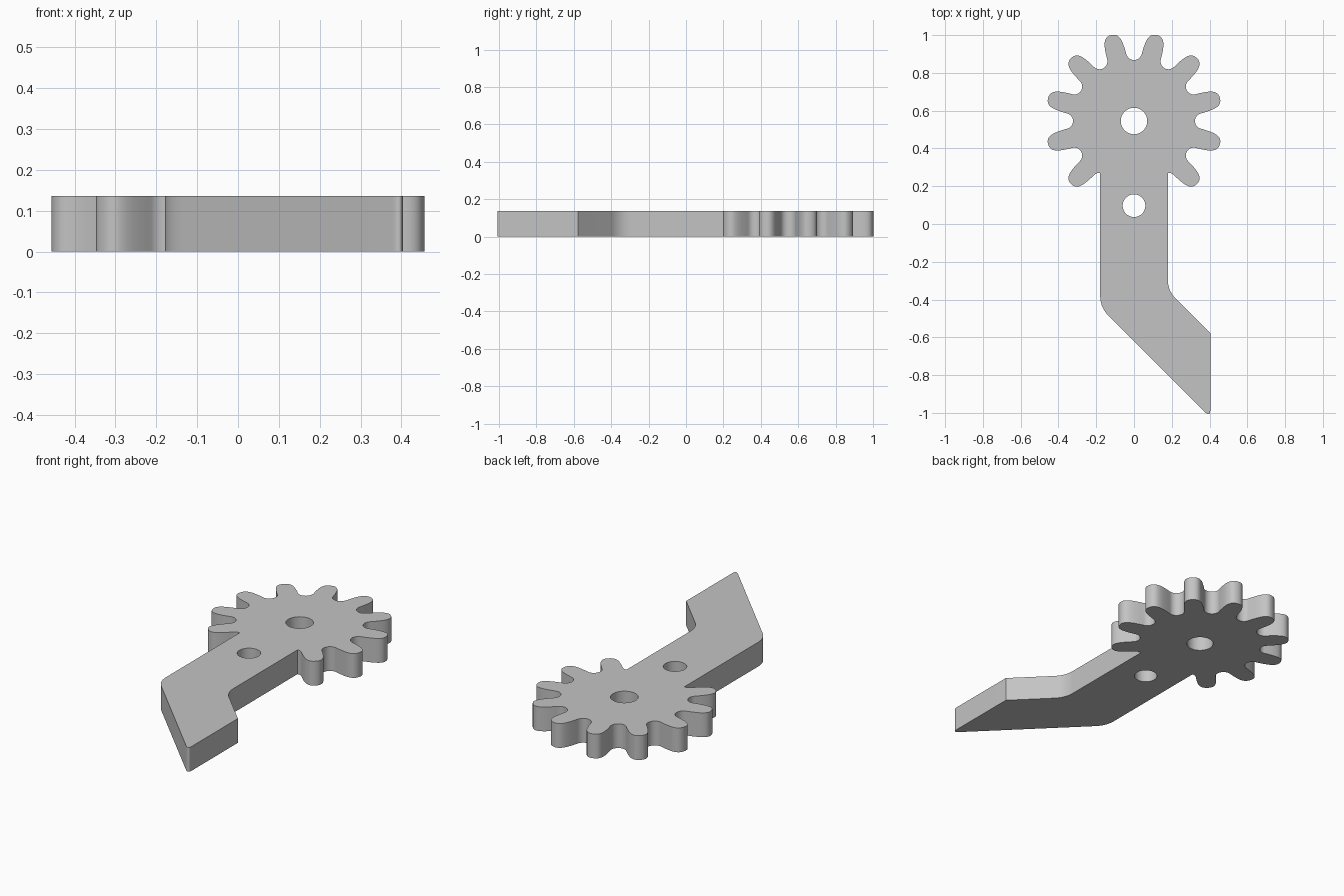
import bpy
import bmesh
from math import sin, cos, radians, pi
from mathutils import Vector
from mathutils.geometry import interpolate_bezier

THICK = 0.136
HUB = Vector((0, 0.545))
ARM = 0.179
TEETH = 12

cube = bpy.data.objects.get("Cube")
if cube:
    bpy.data.objects.remove(cube)


def polar(along, across, deg):
    """Point in a frame turned by deg about the hub."""
    a = radians(deg)
    return HUB + Vector((along * cos(a) - across * sin(a),
                         along * sin(a) + across * cos(a)))


def valley(deg):
    """Round root between two teeth."""
    return [polar(0.365 - 0.042 * cos(radians(t)), 0.042 * sin(radians(t)), deg)
            for t in range(-75, 76, 10)]


def tooth(deg):
    """Tapered tooth with a rounded tip."""
    handles = [Vector(p) for p in ((0.369, 0.0525), (0.43, 0.05), (0.471, 0.045), (0.471, 0))]
    half = interpolate_bezier(*handles, 12)
    return ([polar(p.x, -p.y, deg) for p in half]
            + [polar(p.x, p.y, deg) for p in reversed(half[:-1])])


def fillet(before, corner, after, length, steps=10):
    """Rounded corner with the given tangent length."""
    c = Vector(corner)
    a = c + (Vector(before) - c).normalized() * length
    b = c + (Vector(after) - c).normalized() * length
    return [a.lerp(c, i / steps).lerp(c.lerp(b, i / steps), i / steps)
            for i in range(steps + 1)]


def circle(center, radius, n=48):
    return [Vector(center) + radius * Vector((cos(2 * pi * i / n), sin(2 * pi * i / n)))
            for i in range(n)]


# Gear outline, running from one side of the arm round to the other
step = 360 / TEETH
outline = [Vector((ARM, 0.271))] + [p for p in valley(-60) if p.x > ARM]
for k in range(TEETH - 2):
    outline += tooth(-45 + k * step)
    root = valley(-30 + k * step)
    if k == TEETH - 3:
        root = [p for p in root if p.x < -ARM]
    outline += root
outline.append(Vector((-ARM, 0.271)))

# Bent arm outline
left_top, left_bend = (-ARM, 0.27), (-ARM, -0.441)
tip, heel = (0.404, -1.024), (0.404, -0.578)
right_bend, right_top = (ARM, -0.353), (ARM, 0.27)
outline += fillet(left_top, left_bend, tip, 0.06)
outline += fillet(left_bend, tip, heel, 0.041)
outline.append(Vector(heel))
outline += fillet(heel, right_bend, right_top, 0.06)

# Filled profile with two through holes
curve = bpy.data.curves.new("gear_arm", "CURVE")
curve.dimensions = "2D"
curve.fill_mode = "BOTH"
curve.extrude = THICK / 2
for loop in (outline, circle(HUB, 0.07), circle((0, 0.097), 0.06)):
    spline = curve.splines.new("POLY")
    spline.points.add(len(loop) - 1)
    for point, p in zip(spline.points, loop):
        point.co = (p.x, p.y, 0, 1)
    spline.use_cyclic_u = True

gear_arm = bpy.data.objects.new("gear_arm", curve)
bpy.context.collection.objects.link(gear_arm)
bpy.ops.object.select_all(action="DESELECT")
gear_arm.select_set(True)
bpy.context.view_layer.objects.active = gear_arm
bpy.ops.object.convert(target="MESH")
gear_arm = bpy.context.object

# Weld the walls to the caps and stand the part on the floor
bm = bmesh.new()
bm.from_mesh(gear_arm.data)
bmesh.ops.remove_doubles(bm, verts=bm.verts, dist=0.0002)
bmesh.ops.translate(bm, verts=bm.verts, vec=(0, 0, THICK / 2))
bmesh.ops.recalc_face_normals(bm, faces=bm.faces)
bm.to_mesh(gear_arm.data)
bm.free()
bpy.ops.object.shade_smooth_by_angle(angle=radians(30))

# Plain grey finish
grey = bpy.data.materials.new("plain_grey")
grey.use_nodes = True
color = (0.55, 0.55, 0.55, 1)
grey.diffuse_color = color
grey.node_tree.nodes["Principled BSDF"].inputs["Base Color"].default_value = color
gear_arm.data.materials.clear()
gear_arm.data.materials.append(grey)
